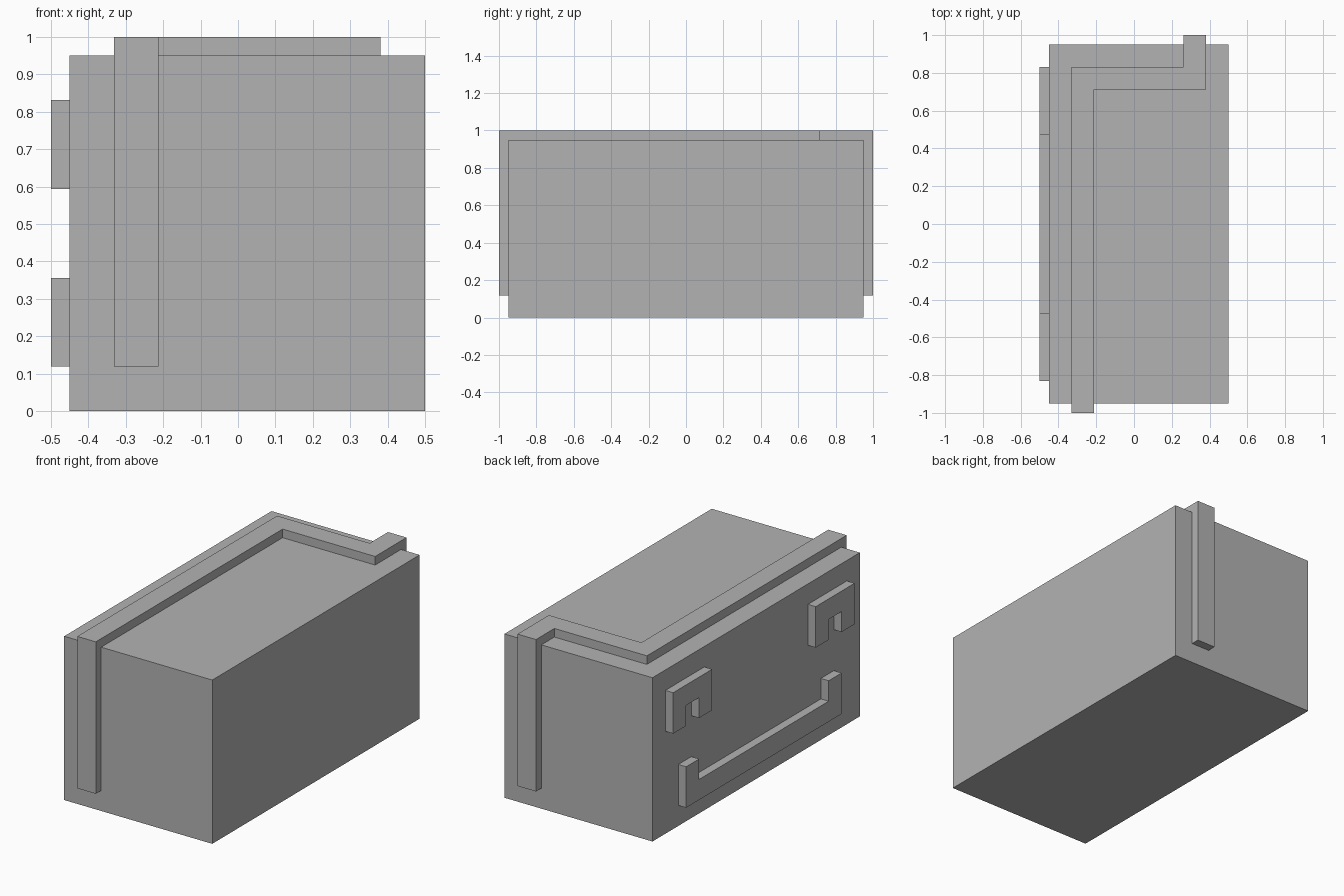
import bpy
import bmesh
from mathutils import Vector

cube = bpy.data.objects.get("Cube")
if cube:
    bpy.data.objects.remove(cube, do_unlink=True)

U = 0.95 / 8          # layout module: the body is 8 x 16 x 8 modules
T = 0.05              # thickness of the raised trim
X0 = -0.45            # right side of the body

gray = bpy.data.materials.new("plain gray")
gray.use_nodes = True
gray.diffuse_color = (0.45, 0.45, 0.45, 1)
gray.node_tree.nodes["Principled BSDF"].inputs["Base Color"].default_value = (0.45, 0.45, 0.45, 1)


def prism(name, outline, push):
    """Extrude a closed outline of 3D points along a vector."""
    bm = bmesh.new()
    face = bm.faces.new([bm.verts.new(p) for p in outline])
    grown = bmesh.ops.extrude_face_region(bm, geom=[face], use_keep_orig=True)
    moved = [g for g in grown["geom"] if isinstance(g, bmesh.types.BMVert)]
    bmesh.ops.translate(bm, verts=moved, vec=Vector(push))
    bmesh.ops.recalc_face_normals(bm, faces=bm.faces)
    mesh = bpy.data.meshes.new(name)
    bm.to_mesh(mesh)
    bm.free()
    mesh.materials.append(gray)
    obj = bpy.data.objects.new(name, mesh)
    bpy.context.collection.objects.link(obj)
    return obj


def side_piece(name, points):
    """Raised piece on the right side, drawn in modules as (y, z)."""
    return prism(name, [(X0, y * U, z * U) for y, z in points], (-T, 0, 0))


# Body
body = prism("body", [(X0, -8 * U, 0), (0.5, -8 * U, 0), (0.5, 8 * U, 0), (X0, 8 * U, 0)],
             (0, 0, 8 * U))

# Strap: a bent band over the top that hangs down both ends, hollowed by the body
a, b, c, d = (X0 + n * U for n in (1, 2, 6, 7))
strap_outline = [(a, -1), (b, -1), (b, 6 * U), (d, 6 * U),
                 (d, 1), (c, 1), (c, 7 * U), (a, 7 * U)]
strap = prism("strap", [(x, y, U) for x, y in strap_outline], (0, 0, 1 - U))
cut = strap.modifiers.new("wrap around body", "BOOLEAN")
cut.operation = "DIFFERENCE"
cut.solver = "EXACT"
cut.object = body

# Eyes: arches with a square notch
arch = [(4, 5), (5, 5), (5, 6), (6, 6), (6, 5), (7, 5), (7, 7), (4, 7)]
for name, sign in (("back_eye", 1), ("front_eye", -1)):
    side_piece(name, [(sign * y, z) for y, z in arch])

# Mouth: wide bar with upturned ends
side_piece("mouth", [(-6, 1), (6, 1), (6, 3), (5, 3), (5, 2), (-5, 2), (-5, 3), (-6, 3)])
